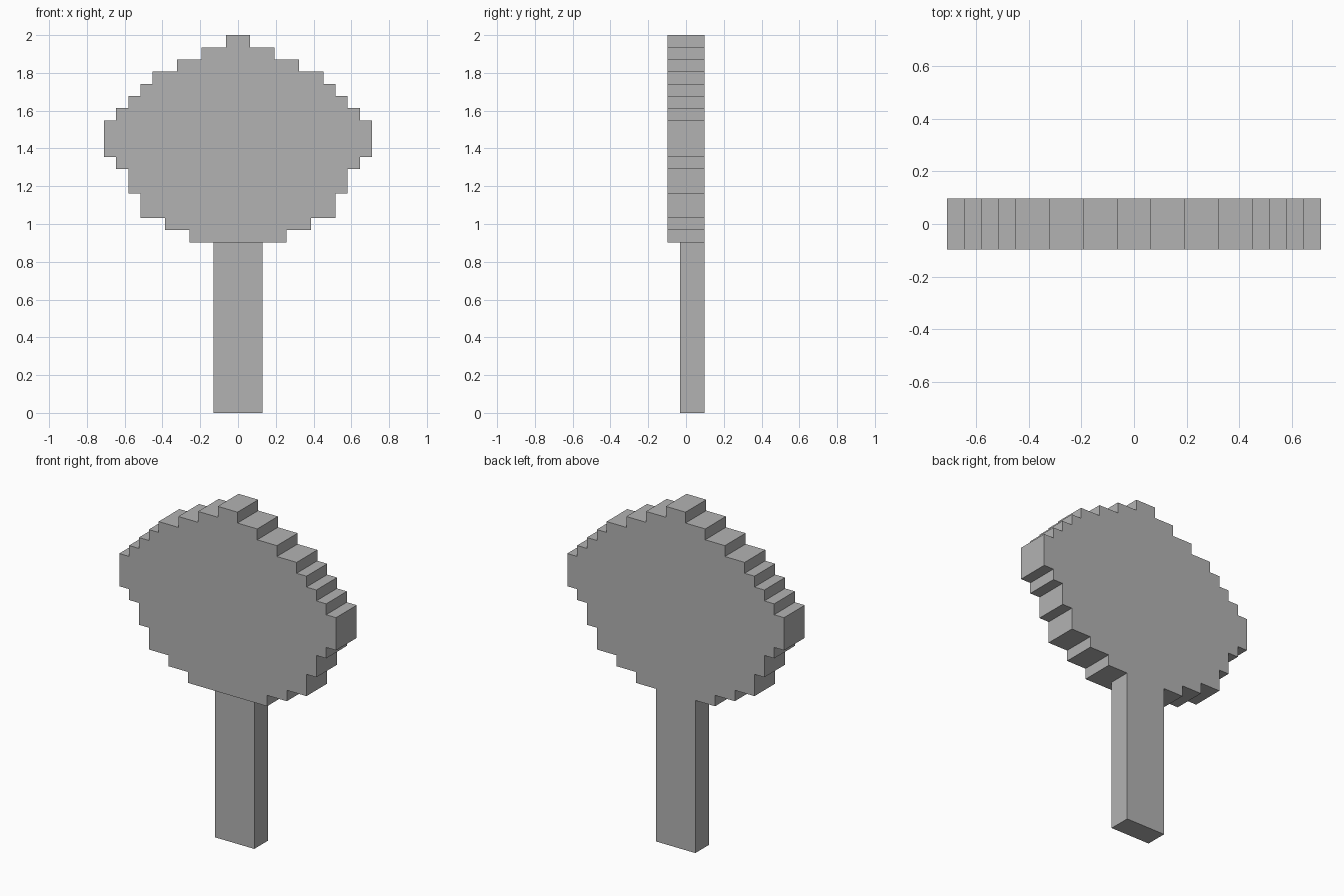
import bpy
import bmesh

cube = bpy.data.objects.get("Cube")
if cube:
    bpy.data.objects.remove(cube, do_unlink=True)

U = 2 / 31  # edge of one block step

grey = bpy.data.materials.new("plain grey")
grey.use_nodes = True
colour = (0.45, 0.45, 0.45, 1)
grey.diffuse_color = colour
grey.node_tree.nodes["Principled BSDF"].inputs["Base Color"].default_value = colour


def slab(name, outline, front, back):
    """Extrude an outline of (x, z) block steps from front to back."""
    bm = bmesh.new()
    face = bm.faces.new([bm.verts.new((x * U, front * U, z * U)) for x, z in outline])
    grown = bmesh.ops.extrude_face_region(bm, geom=[face], use_keep_orig=True)
    moved = [v for v in grown["geom"] if isinstance(v, bmesh.types.BMVert)]
    bmesh.ops.translate(bm, verts=moved, vec=(0, (back - front) * U, 0))
    bmesh.ops.recalc_face_normals(bm, faces=bm.faces)
    mesh = bpy.data.meshes.new(name)
    bm.to_mesh(mesh)
    bm.free()
    mesh.materials.append(grey)
    obj = bpy.data.objects.new(name, mesh)
    bpy.context.collection.objects.link(obj)
    return obj


# Stepped crown: (half width, top height) of each tier, from the bottom up
tiers = [(4, 15), (6, 16), (8, 18), (9, 20), (10, 21), (11, 24), (10, 25),
         (9, 26), (8, 27), (7, 28), (5, 29), (3, 30), (1, 31)]
right_side = []
bottom = 14
for half, top in tiers:
    right_side += [(half, bottom), (half, top)]
    bottom = top
left_side = [(-x, z) for x, z in reversed(right_side)]
slab("crown", right_side + left_side, -1.5, 1.5)

# Trunk, flush with the back of the crown
slab("trunk", [(-2, 0), (2, 0), (2, 14), (-2, 14)], -0.5, 1.5)
